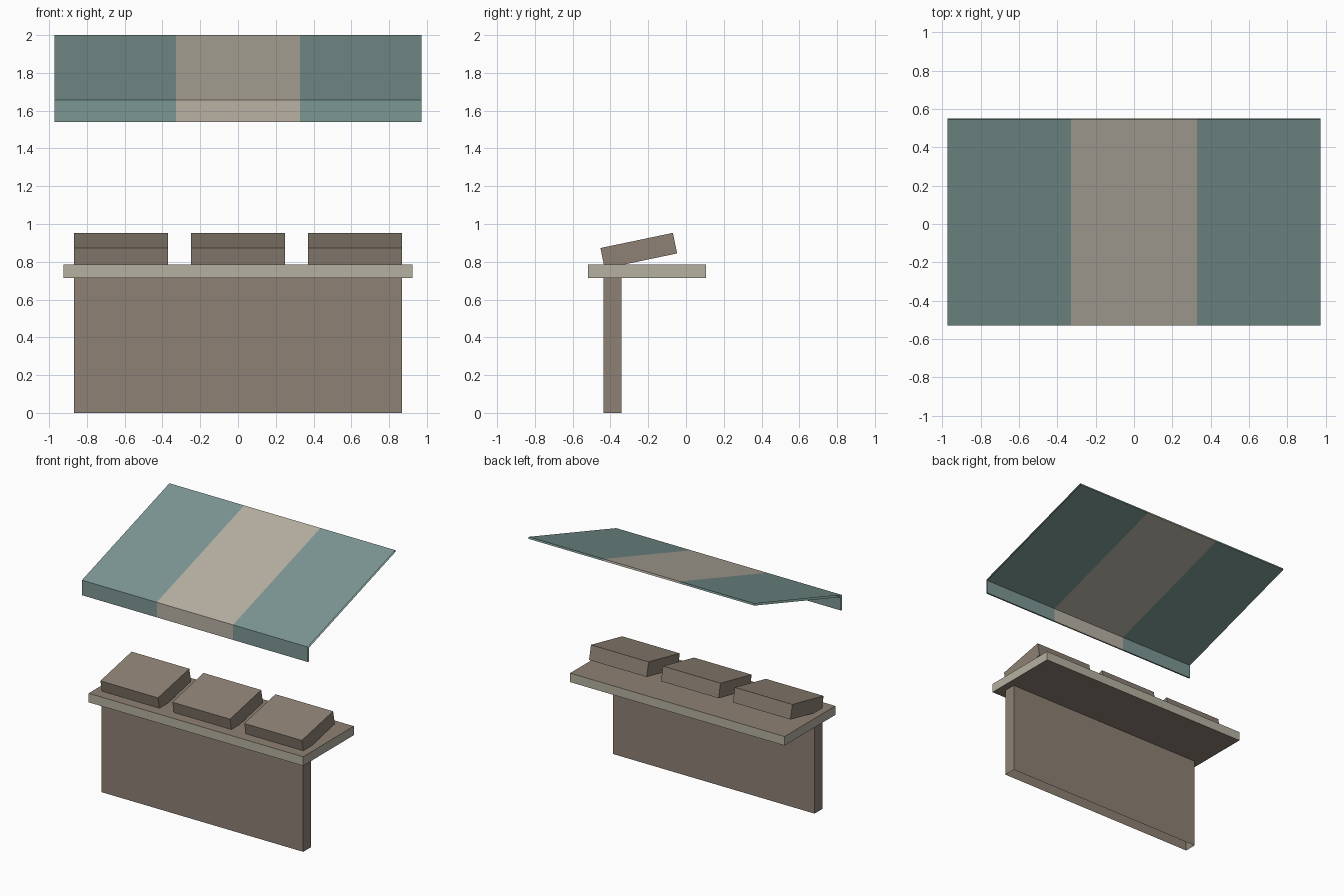
import bpy, bmesh, math
from mathutils import Matrix, Vector

cube = bpy.data.objects.get("Cube")
if cube:
    bpy.data.objects.remove(cube, do_unlink=True)


def material(name, hex_code):
    def linear(c):
        return c / 12.92 if c <= 0.04045 else ((c + 0.055) / 1.055) ** 2.4
    rgb = [linear(int(hex_code[i:i + 2], 16) / 255) for i in (0, 2, 4)]
    mat = bpy.data.materials.new(name)
    mat.use_nodes = True
    mat.diffuse_color = (*rgb, 1)
    bsdf = mat.node_tree.nodes["Principled BSDF"]
    bsdf.inputs["Base Color"].default_value = (*rgb, 1)
    bsdf.inputs["Roughness"].default_value = 0.9
    return mat


brown = material("brown_wood", "8D8174")
pale = material("pale_edge", "B5B0A1")
teal = material("teal_cloth", "7C9794")
cream = material("cream_cloth", "B8B1A4")


def finish(name, bm, mats):
    mesh = bpy.data.meshes.new(name)
    bm.to_mesh(mesh)
    bm.free()
    for mat in mats:
        mesh.materials.append(mat)
    obj = bpy.data.objects.new(name, mesh)
    bpy.context.collection.objects.link(obj)
    return obj


def box(size, centre, tilt=0.0):
    bm = bmesh.new()
    place = Matrix.Translation(centre) @ Matrix.Rotation(tilt, 4, "X")
    bmesh.ops.create_cube(bm, size=1, matrix=place @ Matrix.Diagonal((*size, 1)))
    bm.normal_update()
    return bm


# Front wall, hollow and open at the floor
bm = box((1.735, 0.096, 0.715), (0, -0.389, 0.3575))
floor = [f for f in bm.faces if f.normal.z < -0.9]
bmesh.ops.delete(bm, geom=floor, context="FACES_ONLY")
finish("front_wall", bm, [brown])

# Counter slab: brown top and bottom, pale rim
bm = box((1.846, 0.624, 0.07), (0, -0.206, 0.75))
for face in bm.faces:
    face.material_index = int(abs(face.normal.z) < 0.5)
finish("counter_slab", bm, [brown, pale])

# Three tilted display crates
for side, x in (("right", -0.619), ("middle", 0), ("left", 0.619)):
    bm = box((0.496, 0.392, 0.111), (x, -0.25, 0.8585), math.radians(11.8))
    finish("display_crate_" + side, bm, [brown])

# Awning: thin folded profile swept across x in three stripes, ends left open
profile = [(-0.53, 1.54), (-0.53, 1.657), (0.545, 2.0),
           (0.549, 1.986), (-0.518, 1.645), (-0.518, 1.54)]
bm = bmesh.new()
rows = [[bm.verts.new((x, y, z)) for y, z in profile]
        for x in (-0.972, -0.328, 0.328, 0.972)]
for stripe in range(3):
    a, b = rows[stripe], rows[stripe + 1]
    for i in range(len(profile)):
        j = (i + 1) % len(profile)
        face = bm.faces.new((a[i], b[i], b[j], a[j]))
        face.material_index = stripe % 2
bm.normal_update()
finish("awning", bm, [teal, cream])
